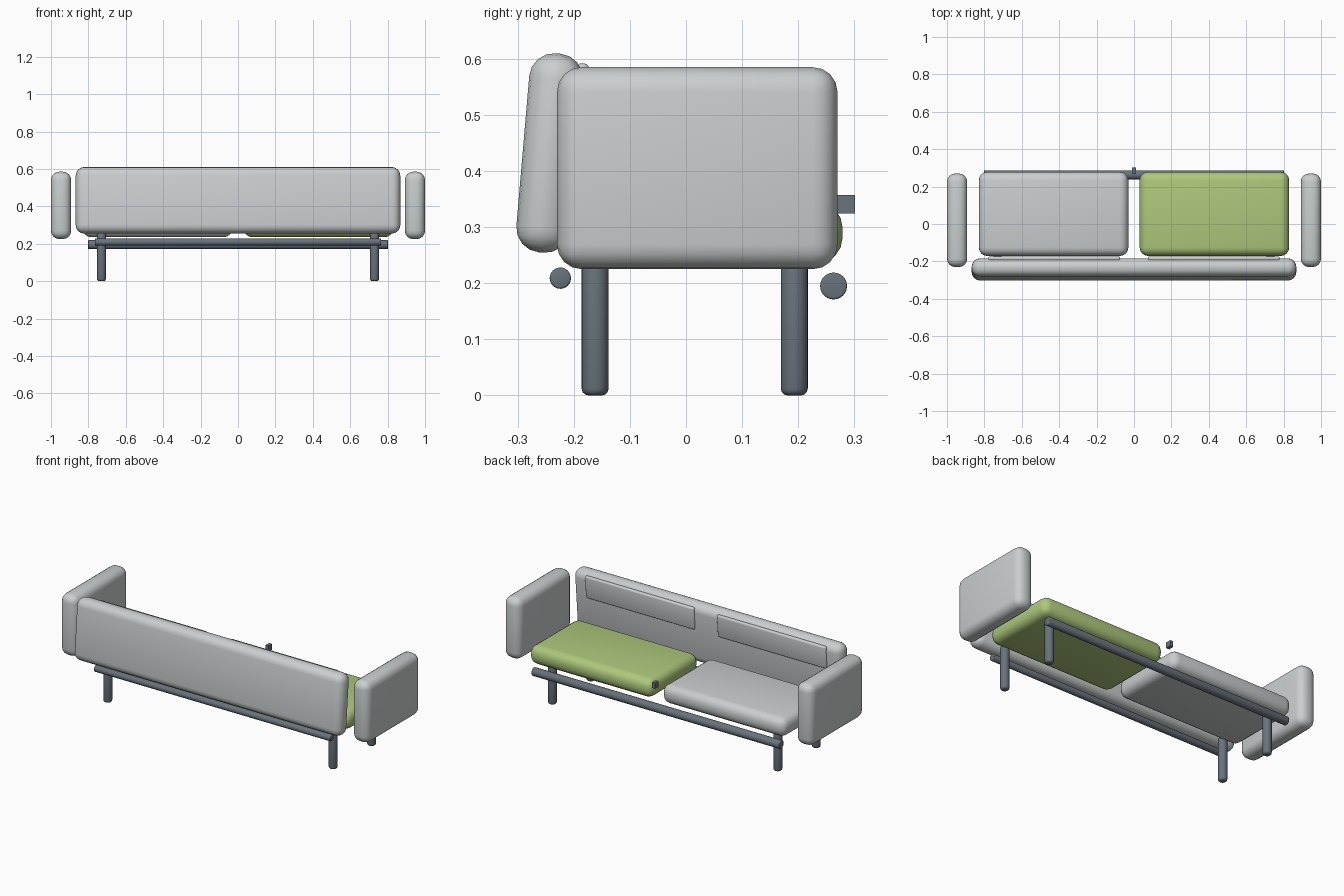
import bpy, math

if "Cube" in bpy.data.objects:
    bpy.data.objects.remove(bpy.data.objects["Cube"])


def material(name, rgb):
    m = bpy.data.materials.new(name)
    m.diffuse_color = (*rgb, 1)
    m.use_nodes = True
    m.node_tree.nodes["Principled BSDF"].inputs["Base Color"].default_value = m.diffuse_color
    return m


GREY = material("light grey fabric", (0.59, 0.62, 0.62))
GREEN = material("green fabric", (0.42, 0.58, 0.20))
STEEL = material("slate metal", (0.14, 0.17, 0.20))


def finish(name, mat, bevel, segments):
    ob = bpy.context.object
    ob.name = name
    bpy.ops.object.transform_apply(location=False, rotation=False, scale=True)
    ob.data.materials.append(mat)
    if bevel:
        mod = ob.modifiers.new("rounding", 'BEVEL')
        mod.width = bevel
        mod.segments = segments
        mod.limit_method = 'ANGLE'
        mod.angle_limit = math.radians(40)
        bpy.ops.object.modifier_apply(modifier=mod.name)
        bpy.ops.object.shade_smooth_by_angle(angle=math.radians(40))
    return ob


def box(name, centre, size, mat, bevel=0.0, segments=4, tilt=0.0):
    bpy.ops.mesh.primitive_cube_add(size=1, location=centre, rotation=(tilt, 0, 0))
    bpy.context.object.scale = size
    return finish(name, mat, bevel, segments)


def rod(name, centre, radius, length, mat, bevel, along_x=False):
    bpy.ops.mesh.primitive_cylinder_add(
        vertices=24, radius=radius, depth=length, location=centre,
        rotation=(0, math.pi / 2 if along_x else 0, 0))
    return finish(name, mat, bevel, 3)


TILT = math.radians(-4.9)

# Long leaning backrest
box("backrest", (0, -0.243, 0.432), (1.735, 0.096, 0.356), GREY, 0.044, 4, TILT)

for side, label, seat_mat in ((-1, "left", GREY), (1, "right", GREEN)):
    # Upright arm slabs
    box(f"{label}_arm", (side * 0.946, 0.02, 0.405), (0.108, 0.50, 0.36), GREY, 0.044)
    # Seat cushions, one per side
    box(f"{label}_seat", (side * 0.43, 0.054, 0.29), (0.80, 0.45, 0.11), seat_mat, 0.046)
    # Thin pads set into the top of the backrest
    box(f"{label}_back_pad", (side * 0.427, -0.189, 0.526), (0.705, 0.022, 0.132),
        GREY, 0.009, 3, TILT)
    # Legs
    rod(f"{label}_rear_leg", (side * 0.73, -0.162, 0.129), 0.024, 0.258, STEEL, 0.012)
    rod(f"{label}_front_leg", (side * 0.73, 0.193, 0.129), 0.024, 0.258, STEEL, 0.012)

# Long rails under the seats
rod("front_rail", (0, 0.263, 0.195), 0.024, 1.604, STEEL, 0.004, True)
rod("rear_rail", (0, -0.224, 0.209), 0.019, 1.53, STEEL, 0.004, True)

# Small block between the seats
box("centre_block", (0, 0.285, 0.341), (0.02, 0.033, 0.033), STEEL)
